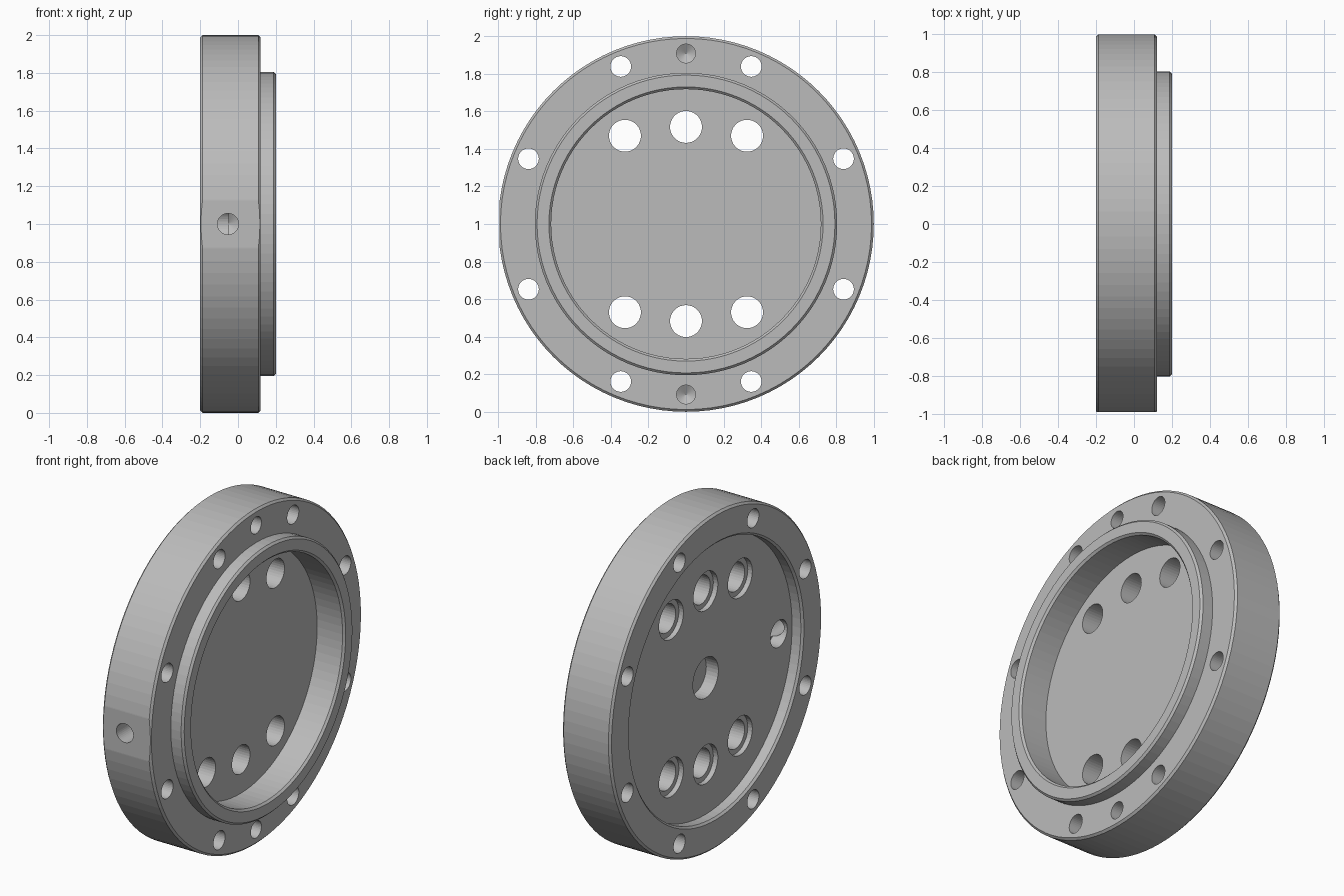
import bpy, bmesh
from math import sin, cos, pi, radians
from mathutils import Vector

if "Cube" in bpy.data.objects:
    bpy.data.objects.remove(bpy.data.objects["Cube"], do_unlink=True)

steel = bpy.data.materials.new("steel grey")
steel.use_nodes = True
GREY = (0.5, 0.5, 0.5, 1)
steel.diffuse_color = GREY
steel.node_tree.nodes["Principled BSDF"].inputs["Base Color"].default_value = GREY


def lathe(name, profile, origin=(0, 0, 0), axis=(1, 0, 0), sides=36):
    """Closed solid turned about an axis; profile is (distance along axis, radius)."""
    bm = bmesh.new()
    rings = []
    for d, r in profile:
        count = sides if r > 0 else 1
        rings.append([bm.verts.new((r * cos(2 * pi * i / sides), r * sin(2 * pi * i / sides), d))
                      for i in range(count)])
    for a, b in zip(rings, rings[1:]):
        for i in range(sides):
            j = (i + 1) % sides
            if len(a) == 1:
                bm.faces.new((a[0], b[i], b[j]))
            elif len(b) == 1:
                bm.faces.new((a[i], a[j], b[0]))
            else:
                bm.faces.new((a[i], a[j], b[j], b[i]))
    bmesh.ops.dissolve_limit(bm, angle_limit=radians(0.1), verts=bm.verts, edges=bm.edges)
    bmesh.ops.recalc_face_normals(bm, faces=bm.faces)
    turn = Vector(axis).to_track_quat('Z', 'Y').to_matrix().to_4x4()
    bm.transform(turn)
    bmesh.ops.translate(bm, vec=origin, verts=bm.verts)
    mesh = bpy.data.meshes.new(name)
    bm.to_mesh(mesh)
    bm.free()
    mesh.materials.append(steel)
    ob = bpy.data.objects.new(name, mesh)
    bpy.context.collection.objects.link(ob)
    return ob


def cut(target, cutter):
    """Subtract the cutter from the target and discard it."""
    cutter.hide_render = True
    mod = target.modifiers.new("cut", 'BOOLEAN')
    mod.operation = 'DIFFERENCE'
    mod.solver = 'EXACT'
    mod.object = cutter
    bpy.context.view_layer.update()
    graph = bpy.context.evaluated_depsgraph_get()
    mesh = bpy.data.meshes.new_from_object(target.evaluated_get(graph))
    target.modifiers.clear()
    target.data = mesh
    bpy.data.objects.remove(cutter, do_unlink=True)


# flange disc with raised collar, deep bore on one side and shallow recess on the other
BACK, FLOOR, WEB, FACE, TIP = -0.2, -0.13, 0.02, 0.12, 0.2
C = 0.012
flange = lathe("flange_disc", [
    (FLOOR, 0), (FLOOR, 0.815), (BACK + C, 0.815), (BACK, 0.815 + C),
    (BACK, 1 - C), (BACK + C, 1), (FACE - C, 1), (FACE, 1 - C),
    (FACE, 0.805), (TIP - C, 0.805), (TIP, 0.805 - C),
    (TIP, 0.73), (TIP - C, 0.718), (WEB, 0.718), (WEB, 0)], (0, 0, 1), sides=96)

# small flat milled on the rim around the side port
cut(flange, lathe("port_flat", [(0, 0), (0, 0.4), (0.2, 0.4), (0.2, 0)],
                  (-0.04, -0.992, 1), (0, -1, 0)))

# eight through holes around the rim
for k in range(8):
    a = radians(22.5 + 45 * k)
    cut(flange, lathe("rim_hole", [(-0.3, 0), (-0.3, 0.055), (0.3, 0.055), (0.3, 0)],
                      (0, 0.908 * cos(a), 1 + 0.908 * sin(a))))

# six counterbored bolt holes through the web
for side in (1, -1):
    for y, z in ((-0.325, 0.47), (0, 0.517), (0.325, 0.47)):
        cut(flange, lathe("bolt_hole", [
            (-0.17, 0), (-0.17, 0.115), (FLOOR + 0.03, 0.115),
            (FLOOR + 0.03, 0.085), (0.06, 0.085), (0.06, 0)], (0, y, 1 + side * z)))

# blind drilled holes with conical bottoms on the rim face, top and bottom
for side in (1, -1):
    cut(flange, lathe("blind_hole", [(-0.05, 0), (-0.05, 0.05), (0.14, 0.05), (0.17, 0)],
                      (FACE + 0.05, 0, 1 + side * 0.908), (-1, 0, 0)))

# blind centre hole in the recess floor
cut(flange, lathe("centre_hole", [(-0.17, 0), (-0.17, 0.12), (-0.05, 0.12), (-0.05, 0)],
                  (0, 0, 1)))

# side port drilled inward, opening into a pocket in the recess floor
cut(flange, lathe("side_port", [(0, 0), (0, 0.056), (0.45, 0.056), (0.483, 0)],
                  (-0.053, -1.1, 1), (0, 1, 0)))
cut(flange, lathe("port_pocket", [(-0.17, 0), (-0.17, 0.08), (-0.05, 0.08), (-0.05, 0)],
                  (0, -0.69, 1)))

for poly in flange.data.polygons:
    poly.use_smooth = False
